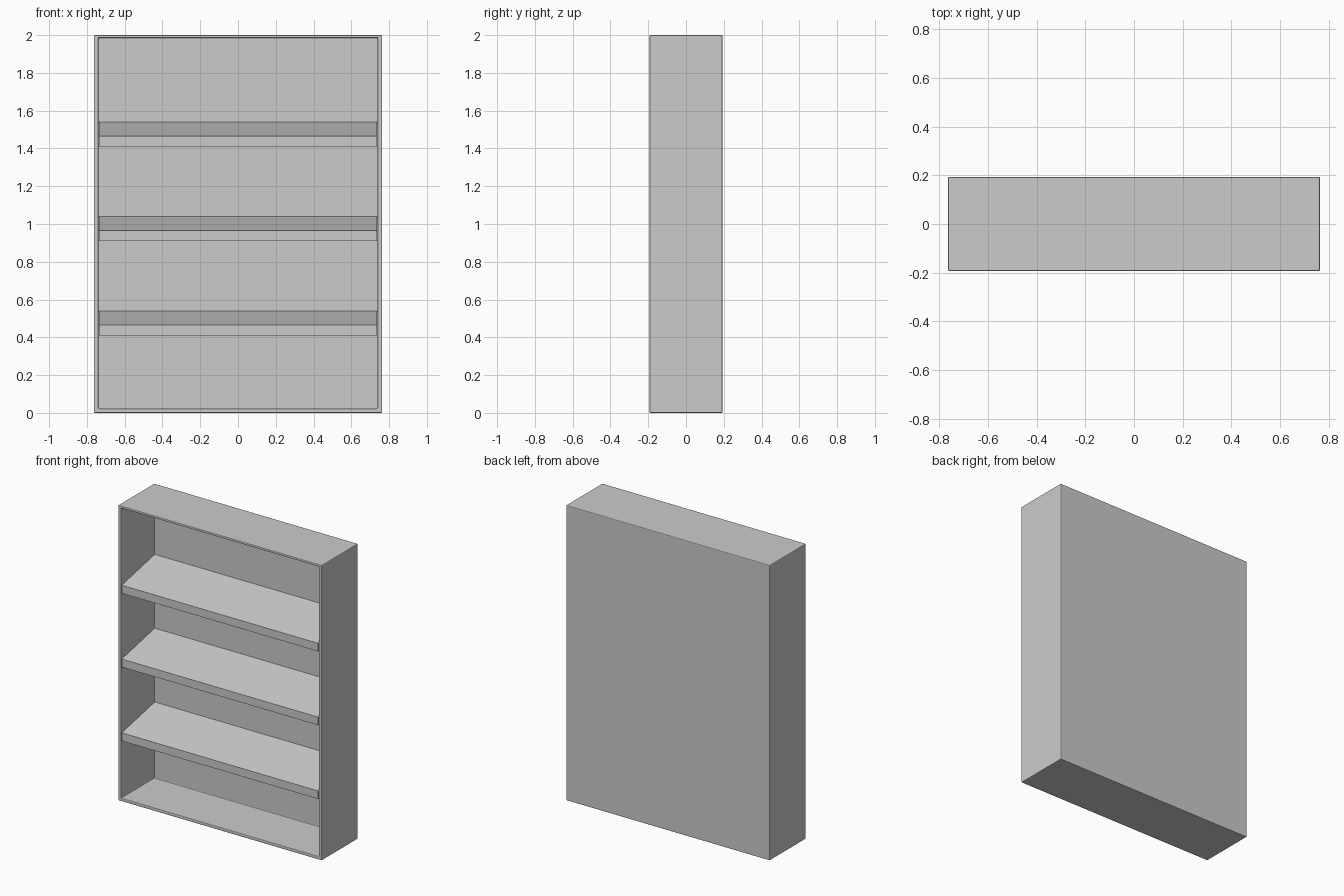
import bpy, bmesh

if "Cube" in bpy.data.objects:
    bpy.data.objects.remove(bpy.data.objects["Cube"])

W, D, H = 0.763, 0.193, 2.0          # half width, half depth, height
IN_X, BACK_Y = 0.73, 0.16            # inner half width, inner back face
FLOOR, CEIL = 0.022, 1.985           # inner bottom and top


def finish(bm, name, bevel=0.0):
    bmesh.ops.recalc_face_normals(bm, faces=bm.faces)
    me = bpy.data.meshes.new(name)
    bm.to_mesh(me)
    bm.free()
    ob = bpy.data.objects.new(name, me)
    bpy.context.collection.objects.link(ob)
    if bevel:
        m = ob.modifiers.new("soft_edges", 'BEVEL')
        m.width, m.segments = bevel, 2
    return ob


# Cabinet shell: a box whose front face is inset and pushed inwards
bm = bmesh.new()
bmesh.ops.create_cube(bm, size=1)
for v in bm.verts:
    v.co.x *= 2 * W
    v.co.y *= 2 * D
    v.co.z = (v.co.z + 0.5) * H
front = min(bm.faces, key=lambda f: f.calc_center_median().y)
bmesh.ops.inset_region(bm, faces=[front], thickness=W - IN_X)
for v in front.verts:
    v.co.z = CEIL if v.co.z > 1 else FLOOR
ext = bmesh.ops.extrude_discrete_faces(bm, faces=[front])
for v in ext["faces"][0].verts:
    v.co.y = BACK_Y
finish(bm, "cabinet_shell", 0.005)


# Shelves: boards rising towards the back, with upright front edges
def shelf(name, z):
    rise, thick = 0.075, 0.055
    y0, y1 = -D, BACK_Y + 0.005
    profile = [(y0, z), (y1, z + rise), (y1, z + rise - thick), (y0, z - thick)]
    bm = bmesh.new()
    face = bm.faces.new([bm.verts.new((-IN_X - 0.006, y, zz)) for y, zz in profile])
    ext = bmesh.ops.extrude_face_region(bm, geom=[face])
    for v in ext["geom"]:
        if isinstance(v, bmesh.types.BMVert):
            v.co.x = IN_X + 0.006
    finish(bm, name)


for i, z in enumerate((0.465, 0.965, 1.465)):
    shelf(f"sloped_shelf_{i + 1}", z)
